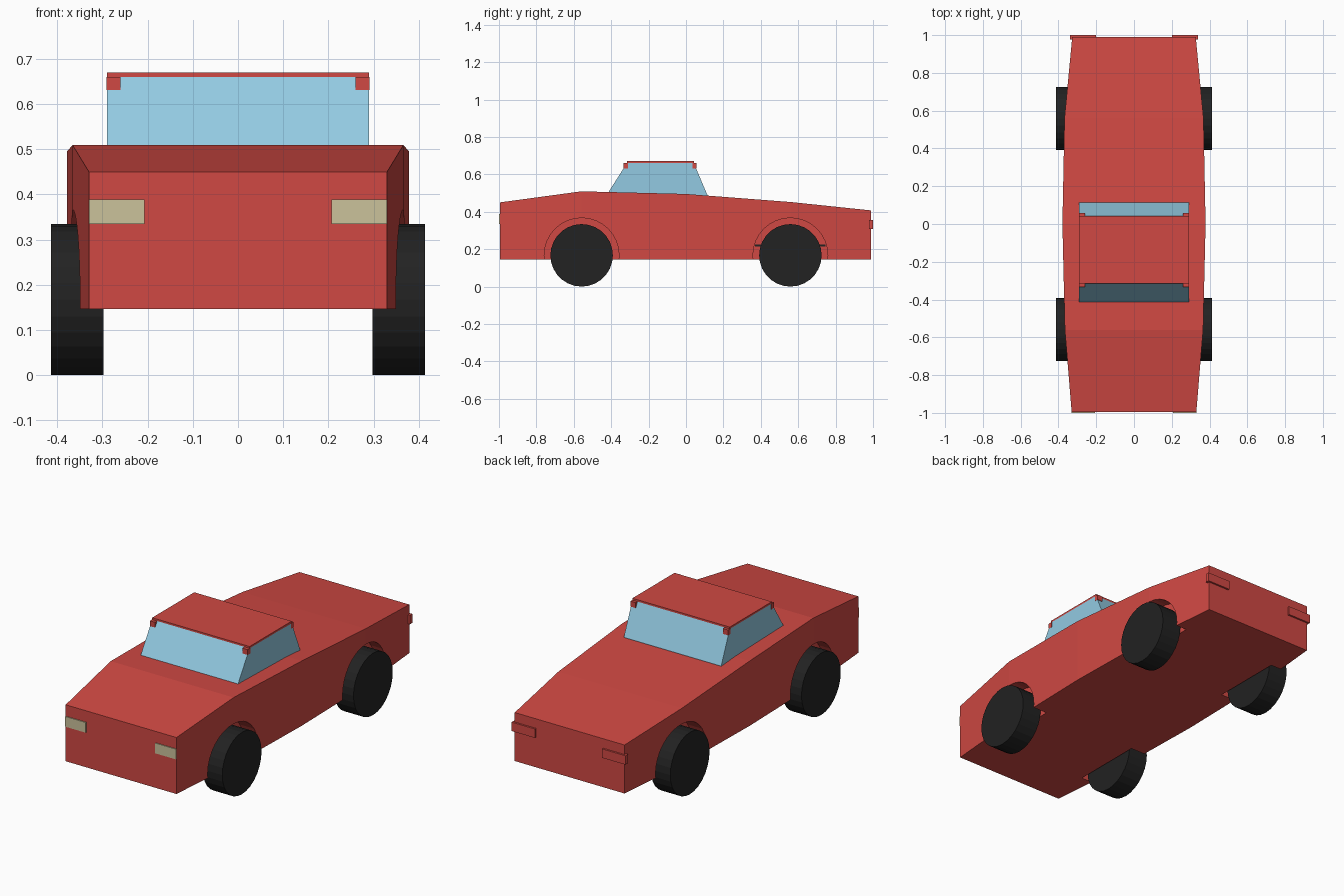
import bpy, bmesh, math
from mathutils import Matrix

if "Cube" in bpy.data.objects:
    bpy.data.objects.remove(bpy.data.objects["Cube"])


def material(name, rgb):
    m = bpy.data.materials.new(name)
    m.diffuse_color = (*rgb, 1)
    m.use_nodes = True
    m.node_tree.nodes["Principled BSDF"].inputs["Base Color"].default_value = m.diffuse_color
    return m


RED = material("body red", (0.63, 0.066, 0.056))
GLASS = material("window blue", (0.29, 0.59, 0.76))
BLACK = material("tyre black", (0.016, 0.016, 0.016))
CREAM = material("headlight cream", (0.60, 0.54, 0.33))


def finish(bm, name, mat):
    bmesh.ops.recalc_face_normals(bm, faces=bm.faces)
    me = bpy.data.meshes.new(name)
    bm.to_mesh(me)
    bm.free()
    me.materials.append(mat)
    ob = bpy.data.objects.new(name, me)
    bpy.context.collection.objects.link(ob)
    return ob


def loft(name, rings, mat):
    """Closed solid through rings of equal point count."""
    bm = bmesh.new()
    rows = [[bm.verts.new(p) for p in ring] for ring in rings]
    n = len(rows[0])
    for a, b in zip(rows, rows[1:]):
        for i in range(n):
            bm.faces.new((a[i], a[(i + 1) % n], b[(i + 1) % n], b[i]))
    bm.faces.new(rows[0])
    bm.faces.new(rows[-1])
    return finish(bm, name, mat)


def box(name, x, y, z, mat):
    ring = lambda yy: [(x[0], yy, z[0]), (x[1], yy, z[0]), (x[1], yy, z[1]), (x[0], yy, z[1])]
    return loft(name, [ring(y[0]), ring(y[1])], mat)


def disc(name, x0, x1, y, z, r, sides, mat):
    """Cylinder lying along x."""
    bm = bmesh.new()
    bmesh.ops.create_cone(bm, cap_ends=True, segments=sides, radius1=r, radius2=r,
                          depth=abs(x1 - x0))
    bm.transform(Matrix.Translation(((x0 + x1) / 2, y, z)) @ Matrix.Rotation(math.pi / 2, 4, 'Y'))
    return finish(bm, name, mat)


# Body: wedge-shaped sections along the length (y, half width, top height)
FLOOR = 0.146
stations = [(-0.995, 0.33, 0.45), (-0.56, 0.366, 0.509), (0, 0.379, 0.495),
            (0.56, 0.368, 0.452), (0.99, 0.327, 0.407)]
body = loft("body", [[(-w, y, FLOOR), (w, y, FLOOR), (w, y, t), (-w, y, t)]
                     for y, w, t in stations], RED)

# Wheel arches cut into the body, with wheels inside them
for end, y in (("front", -0.558), ("rear", 0.558)):
    for side, s in (("left", -1), ("right", 1)):
        cutter = disc("arch_cutter", s * 0.285, s * 0.5, y, 0.167, 0.2, 32, RED)
        mod = body.modifiers.new("arch", 'BOOLEAN')
        mod.operation = 'DIFFERENCE'
        mod.solver = 'EXACT'
        mod.object = cutter
        bpy.context.view_layer.objects.active = body
        bpy.ops.object.modifier_apply(modifier=mod.name)
        bpy.data.objects.remove(cutter)
        disc(f"{end}_{side}_wheel", s * 0.298, s * 0.414, y, 0.167, 0.167, 28, BLACK)

# Glass cabin and thin roof
loft("cabin_glass", [[(x, -0.42, 0.48), (x, -0.413, 0.507), (x, -0.316, 0.66),
                      (x, 0.042, 0.66), (x, 0.114, 0.49), (x, 0.114, 0.48)]
                     for x in (-0.29, 0.29)], GLASS)
box("roof", (-0.29, 0.29), (-0.316, 0.042), (0.658, 0.67), RED)

# Paired small parts
for side, s in (("left", -1), ("right", 1)):
    box(f"{side}_headlight", (s * 0.207, s * 0.33), (-1.0, -0.992), (0.334, 0.389), CREAM)
    box(f"{side}_tail_light", (s * 0.2, s * 0.339), (0.978, 1.0), (0.308, 0.356), RED)
    box(f"{side}_rear_arch_strip", (s * 0.28, s * 0.29), (0.37, 0.746), (0.215, 0.226), BLACK)
    # Pillar tops poking out at the roof corners
    box(f"{side}_front_pillar", (s * 0.26, s * 0.291), (-0.334, -0.31), (0.631, 0.66), RED)
    box(f"{side}_rear_pillar", (s * 0.26, s * 0.291), (0.036, 0.057), (0.631, 0.66), RED)
